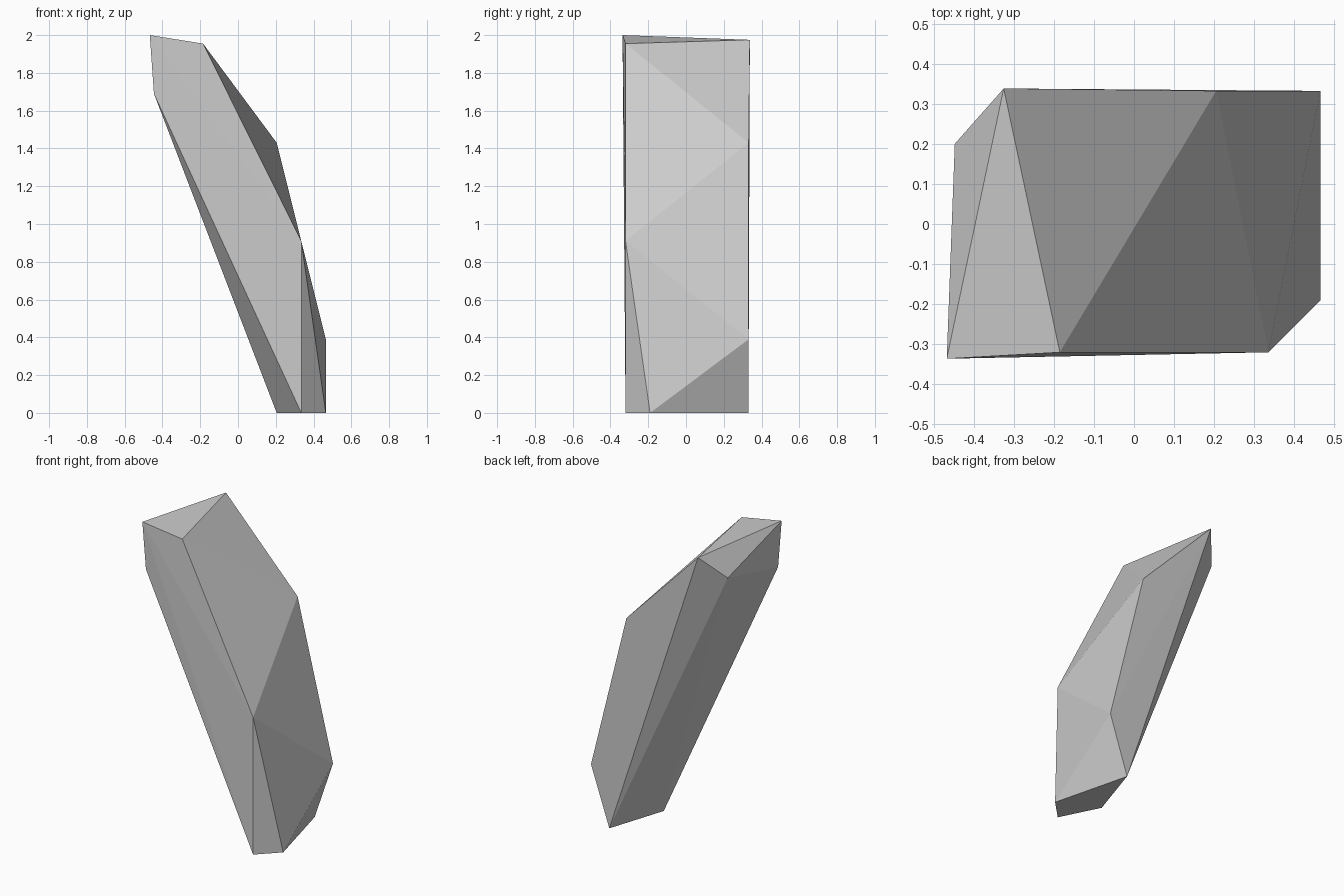
import bpy, bmesh

if "Cube" in bpy.data.objects:
    bpy.data.objects.remove(bpy.data.objects["Cube"])

# Leaning rock shard: a few corner points wrapped in a convex hull
base = [(0.465, -0.19, 0), (0.335, -0.32, 0), (0.205, -0.06, 0), (0.332, 0.33, 0)]
sides = [(0.465, 0.332, 0.39), (0.335, -0.32, 0.91), (0.205, 0.332, 1.43)]
tip = [(-0.467, -0.336, 2.0), (-0.185, -0.32, 1.955), (-0.325, 0.338, 1.975),
       (-0.447, 0.20, 1.82), (-0.445, -0.33, 1.69)]

bm = bmesh.new()
for p in base + sides + tip:
    bm.verts.new(p)
bmesh.ops.convex_hull(bm, input=bm.verts[:])
bmesh.ops.recalc_face_normals(bm, faces=bm.faces[:])

mesh = bpy.data.meshes.new("rock_shard")
bm.to_mesh(mesh)
bm.free()
shard = bpy.data.objects.new("rock_shard", mesh)
bpy.context.collection.objects.link(shard)
